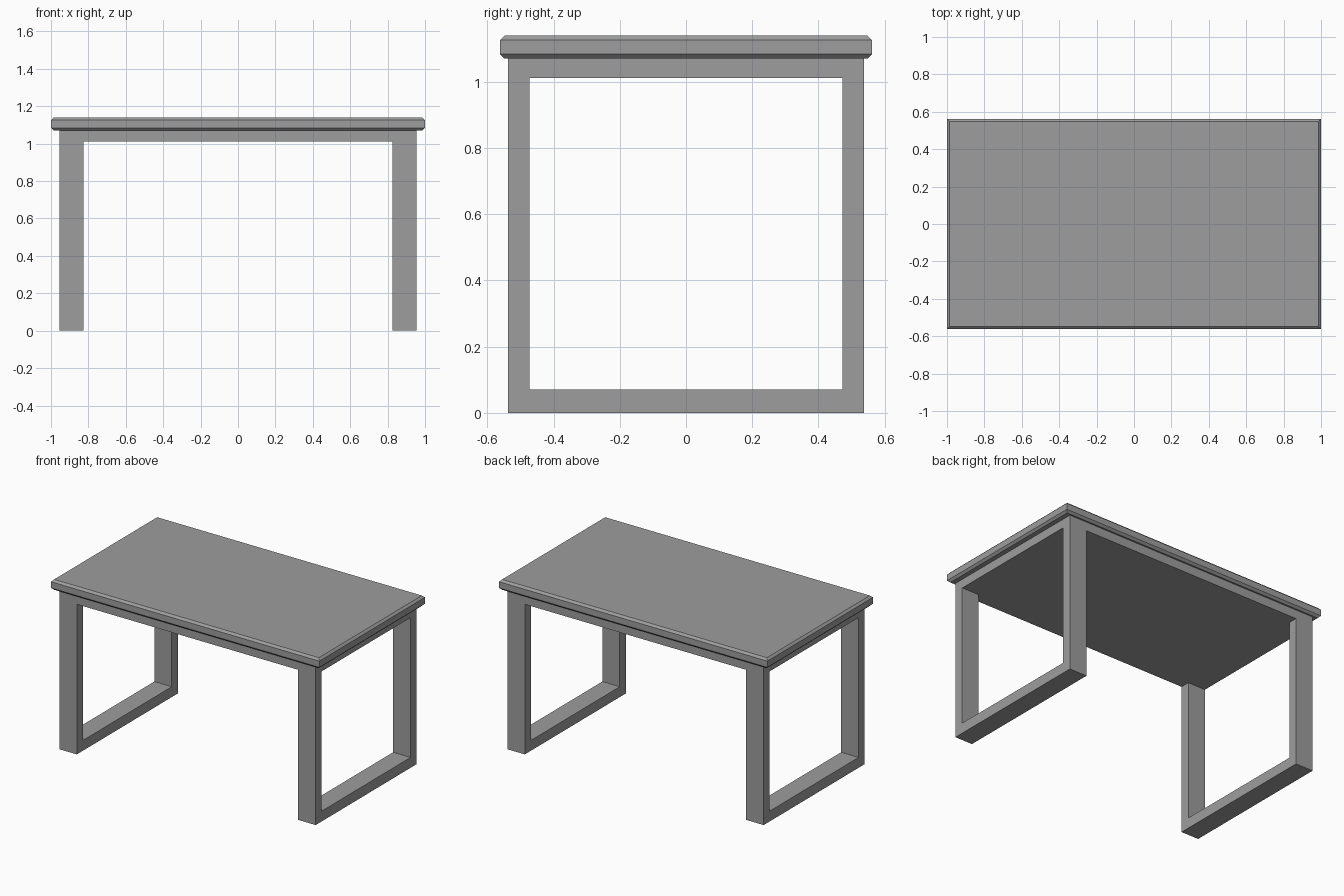
import bpy
import bmesh

if "Cube" in bpy.data.objects:
    bpy.data.objects.remove(bpy.data.objects["Cube"])

# Dark grey paint shared by all parts
grey = bpy.data.materials.new("dark_grey")
grey.diffuse_color = (0.34, 0.34, 0.34, 1)
grey.use_nodes = True
grey.node_tree.nodes["Principled BSDF"].inputs["Base Color"].default_value = grey.diffuse_color


def box(name, lo, hi):
    """Axis-aligned box between two corners."""
    centre = [(a + b) / 2 for a, b in zip(lo, hi)]
    bpy.ops.mesh.primitive_cube_add(size=1, location=centre)
    ob = bpy.context.object
    ob.name = name
    ob.scale = [b - a for a, b in zip(lo, hi)]
    bpy.ops.object.transform_apply(location=False, rotation=False, scale=True)
    ob.data.materials.append(grey)
    return ob


def chamfer_rims(ob, width):
    """Chamfer the horizontal edges only, leaving the upright corners sharp."""
    bm = bmesh.new()
    bm.from_mesh(ob.data)
    rims = [e for e in bm.edges if abs(e.verts[0].co.z - e.verts[1].co.z) < 1e-5]
    bmesh.ops.bevel(bm, geom=rims, offset=width, offset_type='OFFSET',
                    segments=1, profile=0.5, affect='EDGES')
    bm.to_mesh(ob.data)
    bm.free()


def cut(target, cutter):
    """Subtract a hidden cutter from the target."""
    cutter.hide_render = True
    cutter.display_type = 'WIRE'
    mod = target.modifiers.new(cutter.name, 'BOOLEAN')
    mod.operation = 'DIFFERENCE'
    mod.solver = 'EXACT'
    mod.object = cutter


# Table top with chamfered upper and lower rims
top = box("table_top", (-1, -0.562, 1.07), (1, 0.562, 1.14))
chamfer_rims(top, 0.014)

# Underframe: two rectangular loop legs joined by a flat slab
frame = box("leg_frame", (-0.955, -0.537, 0), (0.955, 0.537, 1.07))

# Knee space between the two legs
cut(frame, box("knee_space_cutter", (-0.825, -0.8, -0.2), (0.825, 0.8, 1.011)))

# Opening inside each leg loop
cut(frame, box("leg_opening_cutter", (-1.2, -0.473, 0.07), (1.2, 0.473, 1.011)))
